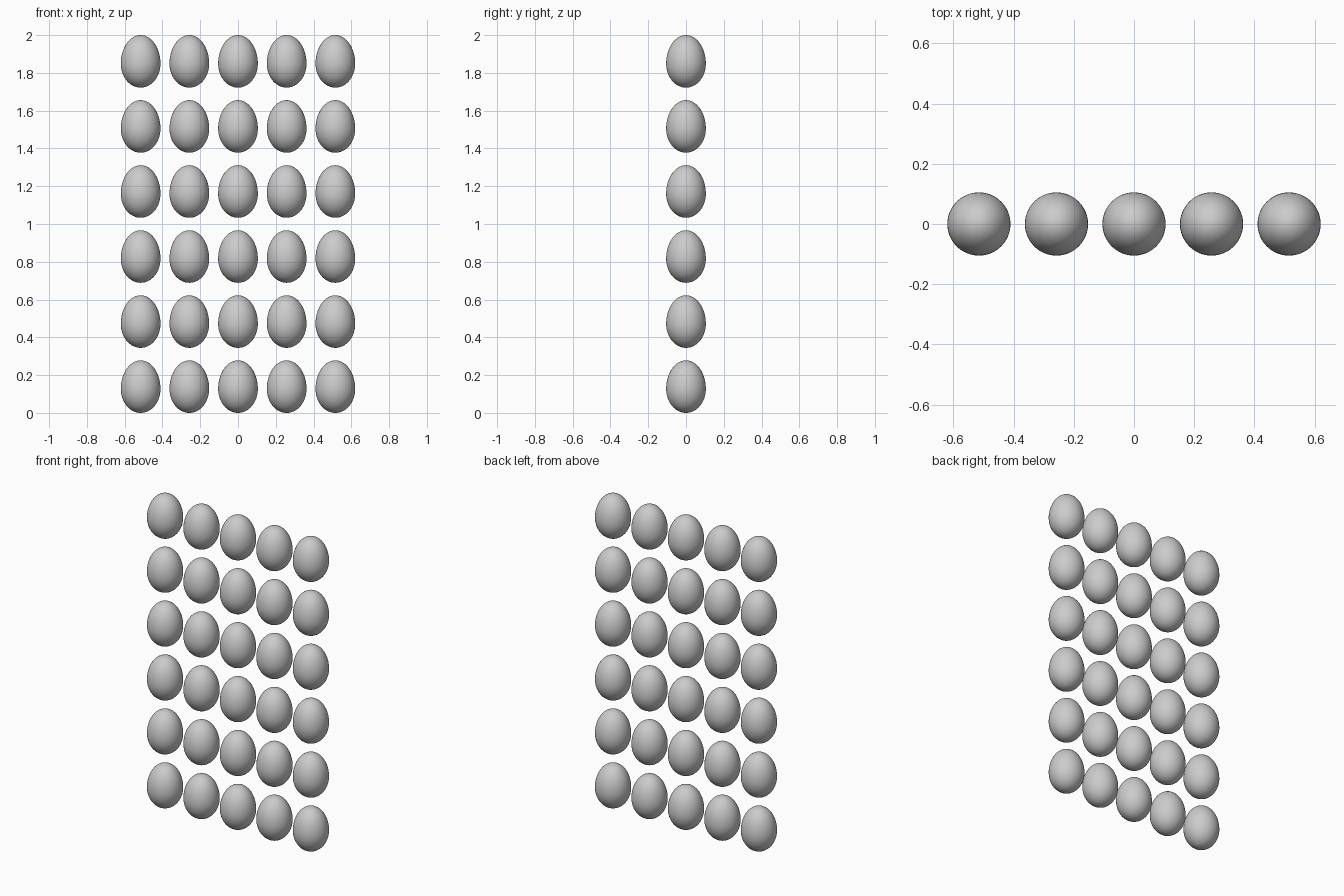
import bpy, bmesh

if "Cube" in bpy.data.objects:
    bpy.data.objects.remove(bpy.data.objects["Cube"])

COLS, ROWS = 5, 6
DX = 0.2577
RADIUS, BELOW, ABOVE = 0.105, 0.127, 0.151
HEIGHT = BELOW + ABOVE
DZ = (2.0 - HEIGHT) / (ROWS - 1)

# Egg mesh: a sphere with a blunt lower half and a longer upper half
mesh = bpy.data.meshes.new("egg")
bm = bmesh.new()
bmesh.ops.create_uvsphere(bm, u_segments=48, v_segments=32, radius=1.0)
for v in bm.verts:
    v.co.x *= RADIUS
    v.co.y *= RADIUS
    v.co.z *= ABOVE if v.co.z > 0 else BELOW
for f in bm.faces:
    f.smooth = True
bm.to_mesh(mesh)
bm.free()

# Upright grid of eggs sharing the mesh
for row in range(ROWS):
    for col in range(COLS):
        egg = bpy.data.objects.new(f"egg_row{row + 1}_col{col + 1}", mesh)
        egg.location = ((col - (COLS - 1) / 2) * DX, 0, BELOW + row * DZ)
        bpy.context.collection.objects.link(egg)
